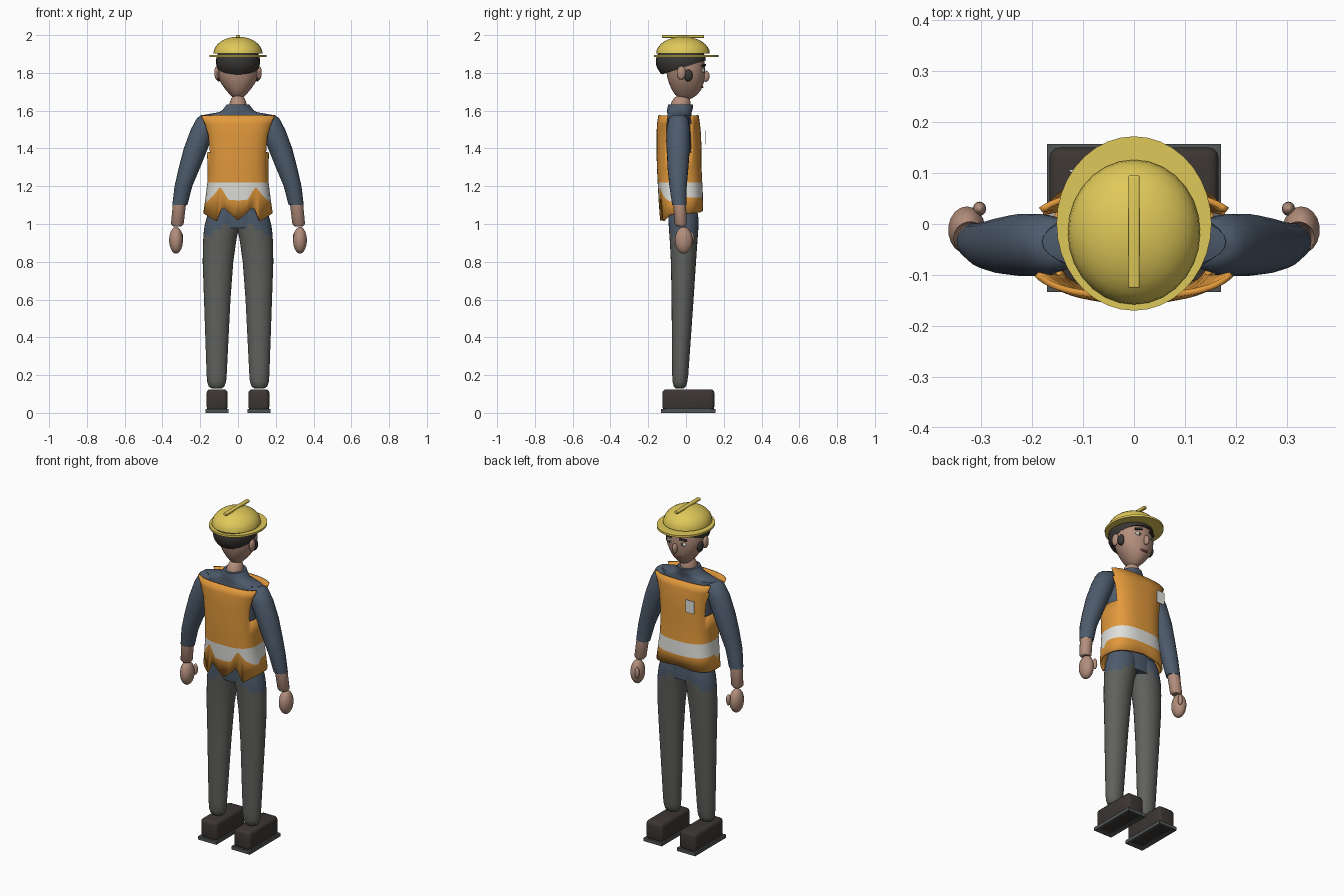
import bpy, bmesh, math
from mathutils import Matrix, Vector

def mat(name, r, g, b):
    m = bpy.data.materials.new(name)
    m.diffuse_color = (r, g, b, 1)
    return m

ORANGE = mat("vest_orange", 0.76, 0.32, 0.045)
YELLOW = mat("helmet_yellow", 0.74, 0.58, 0.10)
BLUE = mat("shirt_blue", 0.075, 0.105, 0.15)
GREY = mat("trouser_grey", 0.115, 0.12, 0.11)
SKIN = mat("skin", 0.45, 0.27, 0.20)
SHOE = mat("shoe_brown", 0.045, 0.037, 0.032)
SOLE = mat("sole_grey", 0.08, 0.09, 0.09)
WHITE = mat("reflective_white", 0.75, 0.75, 0.72)
HAIR = mat("hair_dark", 0.04, 0.037, 0.033)
LIPS = mat("lips", 0.25, 0.09, 0.07)

def finish(bm, name, mats, angle=40):
    bmesh.ops.recalc_face_normals(bm, faces=bm.faces)
    me = bpy.data.meshes.new(name)
    for f in bm.faces:
        f.smooth = True
    bm.to_mesh(me)
    bm.free()
    for m in mats:
        me.materials.append(m)
    me.set_sharp_from_angle(angle=math.radians(angle))
    ob = bpy.data.objects.new(name, me)
    bpy.context.collection.objects.link(ob)
    return ob

def loft(rows, n=24, power=1.0, side=1, cap=True, zfun=None):
    """Skin rounded sections given as (z, x0, x1, y0, y1)."""
    bm = bmesh.new()
    rings = []
    for i, (z, x0, x1, y0, y1) in enumerate(rows):
        ring = []
        for k in range(n):
            t = 2 * math.pi * k / n
            c, s = math.cos(t), math.sin(t)
            x = (x0 + x1) / 2 + (x1 - x0) / 2 * math.copysign(abs(c) ** power, c)
            y = (y0 + y1) / 2 + (y1 - y0) / 2 * math.copysign(abs(s) ** power, s)
            ring.append(bm.verts.new((x * side, y, zfun(i, x, y, z) if zfun else z)))
        rings.append(ring)
    for i, (a, b) in enumerate(zip(rings, rings[1:])):
        for k in range(n):
            f = bm.faces.new((a[k], a[(k + 1) % n], b[(k + 1) % n], b[k]))
            f.material_index = i
    if cap:
        bm.faces.new(rings[0])
        bm.faces.new(rings[-1])
    return bm

def paint(bm, rule):
    for f in bm.faces:
        f.material_index = rule(f)

def sym(rows):
    return [(z, -w, w, y0, y1) for z, w, y0, y1 in rows]

def ball(name, c, r, m, seg=20, rot=None, cut=None):
    bm = bmesh.new()
    bmesh.ops.create_uvsphere(bm, u_segments=seg, v_segments=seg // 2 + 2, radius=1)
    M = Matrix.Translation(c) @ (rot or Matrix()) @ Matrix.Diagonal((*r, 1))
    bm.transform(M)
    if cut:
        g = bm.verts[:] + bm.edges[:] + bm.faces[:]
        res = bmesh.ops.bisect_plane(bm, geom=g, plane_co=cut[0], plane_no=cut[1], clear_inner=True)
        edges = [e for e in res["geom_cut"] if isinstance(e, bmesh.types.BMEdge)]
        bmesh.ops.edgeloop_fill(bm, edges=edges)
    return finish(bm, name, [m])

def box(name, x, y, z, m, bevel=0.0, rot=None):
    bm = bmesh.new()
    bmesh.ops.create_cube(bm, size=1)
    size = Vector((x[1] - x[0], y[1] - y[0], z[1] - z[0]))
    mid = Vector((x[0] + x[1], y[0] + y[1], z[0] + z[1])) / 2
    bm.transform(Matrix.Translation(mid) @ (rot or Matrix()) @ Matrix.Diagonal((*size, 1)))
    if bevel:
        bmesh.ops.bevel(bm, geom=bm.edges[:], offset=bevel, segments=3, profile=0.5, affect='EDGES')
    return finish(bm, name, [m], 30)

def ramp(x, pts):
    for (a, p), (b, q) in zip(pts, pts[1:]):
        if x <= b:
            return p + (q - p) * max(0, x - a) / (b - a)
    return pts[-1][1]

# Shirt body with collar
bm = loft(sym([(0.98, 0.15, -0.088, 0.062), (1.05, 0.158, -0.095, 0.062), (1.2, 0.138, -0.11, 0.055),
               (1.4, 0.143, -0.115, 0.05), (1.5, 0.165, -0.112, 0.04), (1.555, 0.195, -0.102, 0.03),
               (1.578, 0.18, -0.098, 0.028), (1.592, 0.1, -0.1, 0.03), (1.605, 0.08, -0.1, 0.035),
               (1.632, 0.06, -0.095, 0.038)]), 32)
finish(bm, "shirt", [BLUE])

# Vest: zigzag hem and band at the back, straight in front, open armholes
def vest_z(i, x, y, z):
    back, a = y < -0.03, abs(x)
    if i == 0:
        return ramp(a, [(0, 1.02), (0.05, 1.065), (0.08, 1.095), (0.112, 1.015), (0.172, 1.055)]) if back \
            else ramp(a, [(0, 1.075), (0.172, 1.055)])
    if i == 1:
        return ramp(a, [(0, 1.125), (0.05, 1.13), (0.09, 1.2), (0.125, 1.15), (0.16, 1.11)]) if back else 1.14
    return z
bm = loft(sym([(1.05, 0.172, -0.125, 0.078), (1.13, 0.16, -0.133, 0.078), (1.22, 0.15, -0.138, 0.074),
               (1.3, 0.149, -0.142, 0.07), (1.38, 0.152, -0.144, 0.07), (1.47, 0.162, -0.144, 0.068),
               (1.53, 0.182, -0.142, 0.062), (1.575, 0.205, -0.134, 0.055)]), 64, 0.72, cap=False, zfun=vest_z)
paint(bm, lambda f: 1 if f.material_index == 1 else 0)
holes = [f for f in bm.faces if f.calc_center_median().z > 1.38 and -0.1 < f.calc_center_median().y < 0.022]
bmesh.ops.delete(bm, geom=holes, context='FACES')
vest = finish(bm, "vest", [ORANGE, WHITE], 50)
mod = vest.modifiers.new("cloth", 'SOLIDIFY')
mod.thickness, mod.offset = 0.012, -1
box("badge", (-0.127, -0.073), (0.102, 0.107), (1.42, 1.495), WHITE)

# Neck and head
bm = loft(sym([(1.59, 0.05, -0.085, 0.02), (1.64, 0.045, -0.08, 0.025), (1.665, 0.035, -0.065, 0.02),
               (1.68, 0.02, -0.045, 0.01)]), 20)
finish(bm, "neck", [SKIN])
bm = loft(sym([(1.66, 0.012, -0.015, 0.015), (1.667, 0.025, -0.035, 0.035), (1.685, 0.043, -0.058, 0.06),
               (1.71, 0.065, -0.075, 0.08), (1.745, 0.09, -0.09, 0.093), (1.78, 0.105, -0.1, 0.1),
               (1.82, 0.11, -0.105, 0.102), (1.86, 0.108, -0.105, 0.098), (1.9, 0.095, -0.09, 0.085)]), 28)
finish(bm, "head", [SKIN], 60)
ball("hair", (0, -0.027, 1.86), (0.117, 0.133, 0.105), HAIR, 28,
     cut=((0, -0.15, 1.785), Vector((0, -0.08, 0.25)).normalized()))
ball("nose", (0, 0.105, 1.782), (0.014, 0.02, 0.03), SKIN, 12)
ball("mouth", (0, 0.084, 1.725), (0.026, 0.009, 0.006), LIPS, 12)

# Helmet
ball("helmet_dome", (0, -0.016, 1.902), (0.13, 0.142, 0.09), YELLOW, 28, cut=((0, 0, 1.902), (0, 0, 1)))
finish(loft([(1.883, -0.152, 0.152, -0.17, 0.172), (1.895, -0.152, 0.152, -0.17, 0.172)], 36),
       "helmet_brim", [YELLOW])
box("helmet_ridge", (-0.011, 0.011), (-0.126, 0.096), (1.985, 2.0), YELLOW, 0.004)

for s, tag in ((1, "right"), (-1, "left")):
    # Facial details on each side
    ball(tag + "_ear", (s * 0.112, -0.025, 1.8), (0.014, 0.024, 0.036), SKIN, 14)
    ball(tag + "_sideburn", (s * 0.102, 0.012, 1.787), (0.017, 0.024, 0.033), HAIR, 14)
    ball(tag + "_eye", (s * 0.042, 0.089, 1.812), (0.02, 0.011, 0.011), WHITE, 12)
    ball(tag + "_pupil", (s * 0.042, 0.097, 1.812), (0.008, 0.005, 0.009), HAIR, 10)
    box(tag + "_brow", (s * 0.045 - 0.021, s * 0.045 + 0.021), (0.086, 0.1), (1.835, 1.845), HAIR,
        rot=Matrix.Rotation(-s * 0.35, 4, 'Z') @ Matrix.Rotation(s * 0.15, 4, 'Y'))

    # Sleeve, forearm and hand
    bm = loft([(1.577, 0.08, 0.195, -0.07, -0.01), (1.56, 0.09, 0.218, -0.092, 0.012),
               (1.5, 0.12, 0.25, -0.102, 0.02), (1.4, 0.16, 0.287, -0.102, 0.02),
               (1.3, 0.2, 0.313, -0.098, 0.013), (1.2, 0.242, 0.336, -0.088, 0.004),
               (1.1, 0.268, 0.348, -0.073, 0.002)], 20, side=s)
    finish(bm, tag + "_sleeve", [BLUE], 50)
    bm = loft([(1.105, 0.275, 0.345, -0.068, 0.0), (1.0, 0.288, 0.355, -0.06, 0.005),
               (0.988, 0.298, 0.345, -0.05, -0.003)], 18, side=s)
    finish(bm, tag + "_forearm", [SKIN], 50)
    ball(tag + "_hand", (s * 0.328, -0.012, 0.914), (0.037, 0.047, 0.071), SKIN, 18)
    ball(tag + "_thumb", (s * 0.303, 0.03, 0.925), (0.013, 0.014, 0.033), SKIN, 12)

    # Trouser leg, with the shirt tail painted over the outer hip
    bm = loft([(0.13, 0.085, 0.14, -0.055, -0.01), (0.14, 0.072, 0.155, -0.065, 0.0),
               (0.165, 0.063, 0.163, -0.071, 0.007), (0.2, 0.06, 0.166, -0.073, 0.012),
               (0.4, 0.05, 0.173, -0.075, 0.026), (0.6, 0.04, 0.18, -0.076, 0.04),
               (0.8, 0.025, 0.187, -0.08, 0.053), (0.9, 0.011, 0.185, -0.085, 0.06),
               (0.94, 0.004, 0.183, -0.088, 0.063), (0.97, -0.005, 0.18, -0.09, 0.065),
               (1.0, -0.01, 0.175, -0.092, 0.066), (1.03, -0.012, 0.167, -0.093, 0.066),
               (1.07, -0.012, 0.155, -0.093, 0.06)], 28, side=s)
    def tail(f):
        c = f.calc_center_median()
        return int(c.z > 0.935 + max(0, 0.15 - abs(c.x)) * 0.7)
    paint(bm, tail)
    finish(bm, tag + "_trouser_leg", [GREY, BLUE], 50)

    # Shoe on a flat sole, hollowed underneath
    xs = sorted((s * 0.055, s * 0.166))
    box(tag + "_shoe", xs, (-0.125, 0.15), (0.012, 0.125), SHOE, 0.02)
    bm = bmesh.new()
    bmesh.ops.create_cube(bm, size=1)
    bm.transform(Matrix.Translation((s * 0.111, 0.012, 0.01)) @ Matrix.Diagonal((0.12, 0.29, 0.02, 1)))
    bm.faces.ensure_lookup_table()
    under = min(bm.faces, key=lambda f: f.calc_center_median().z)
    bmesh.ops.inset_region(bm, faces=[under], thickness=0.03)
    under.material_index = 1
    bmesh.ops.translate(bm, verts=under.verts[:], vec=(0, 0, 0.008))
    finish(bm, tag + "_sole", [SOLE, SHOE], 30)
